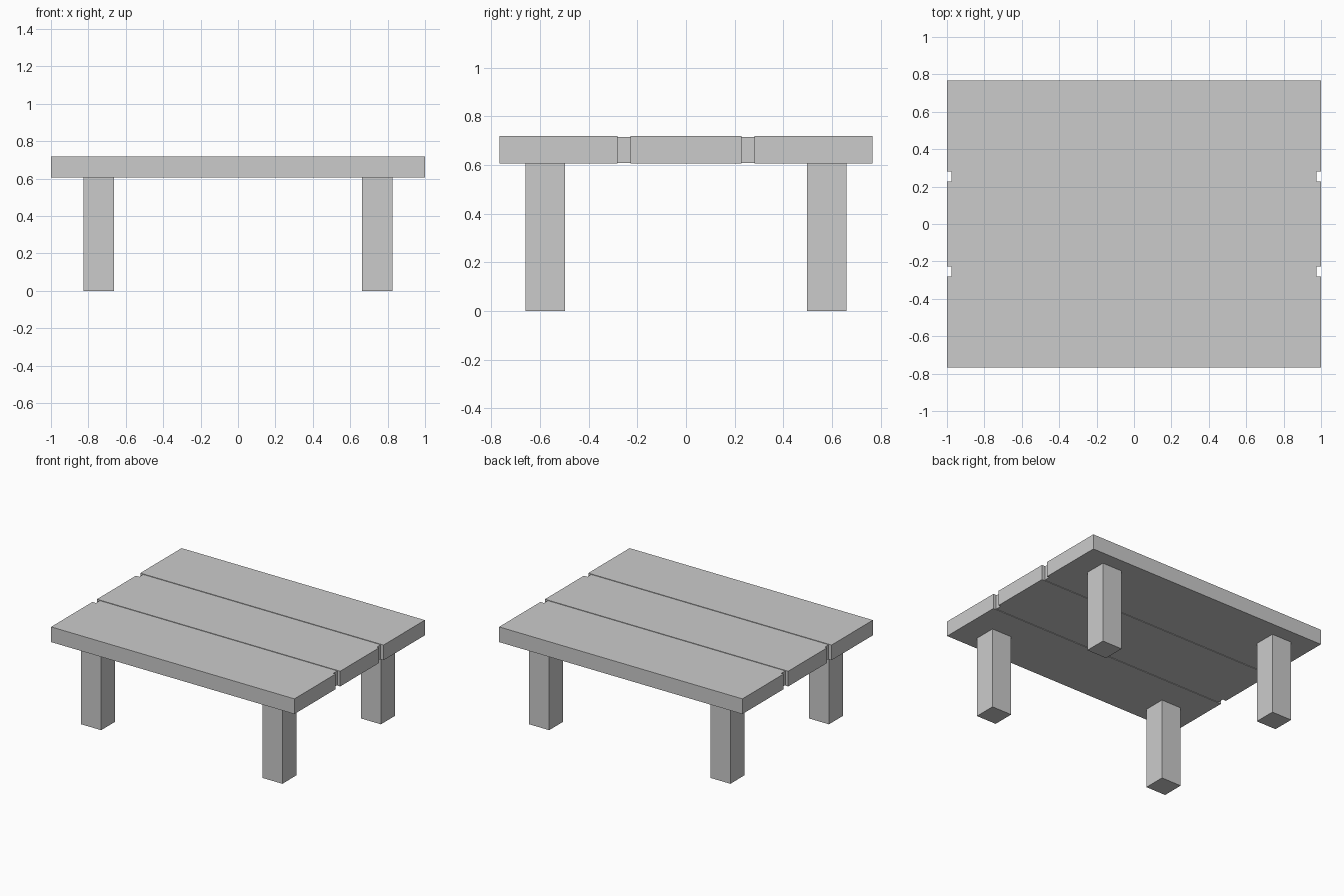
import bpy

if "Cube" in bpy.data.objects:
    bpy.data.objects.remove(bpy.data.objects["Cube"])


def box(name, x0, x1, y0, y1, z0, z1):
    bpy.ops.mesh.primitive_cube_add(size=1, location=((x0 + x1) / 2, (y0 + y1) / 2, (z0 + z1) / 2))
    ob = bpy.context.object
    ob.name = name
    ob.scale = (x1 - x0, y1 - y0, z1 - z0)
    bpy.ops.object.transform_apply(location=False, rotation=False, scale=True)
    return ob


BOTTOM, TOP = 0.605, 0.718

# Middle board of the table top
box("middle_plank", -1, 1, -0.228, 0.228, BOTTOM, TOP)

for side, s in (("front", -1), ("back", 1)):
    # Outer board
    box(side + "_plank", -1, 1, *sorted((s * 0.281, s * 0.766)), BOTTOM, TOP)
    # Slightly recessed strip filling the gap between boards
    box(side + "_filler_strip", -0.976, 0.976, *sorted((s * 0.228, s * 0.281)),
        BOTTOM + 0.004, TOP - 0.004)
    # Legs
    for end, e in (("left", -1), ("right", 1)):
        box(f"{side}_{end}_leg", *sorted((e * 0.663, e * 0.827)),
            *sorted((s * 0.497, s * 0.66)), 0, BOTTOM)
